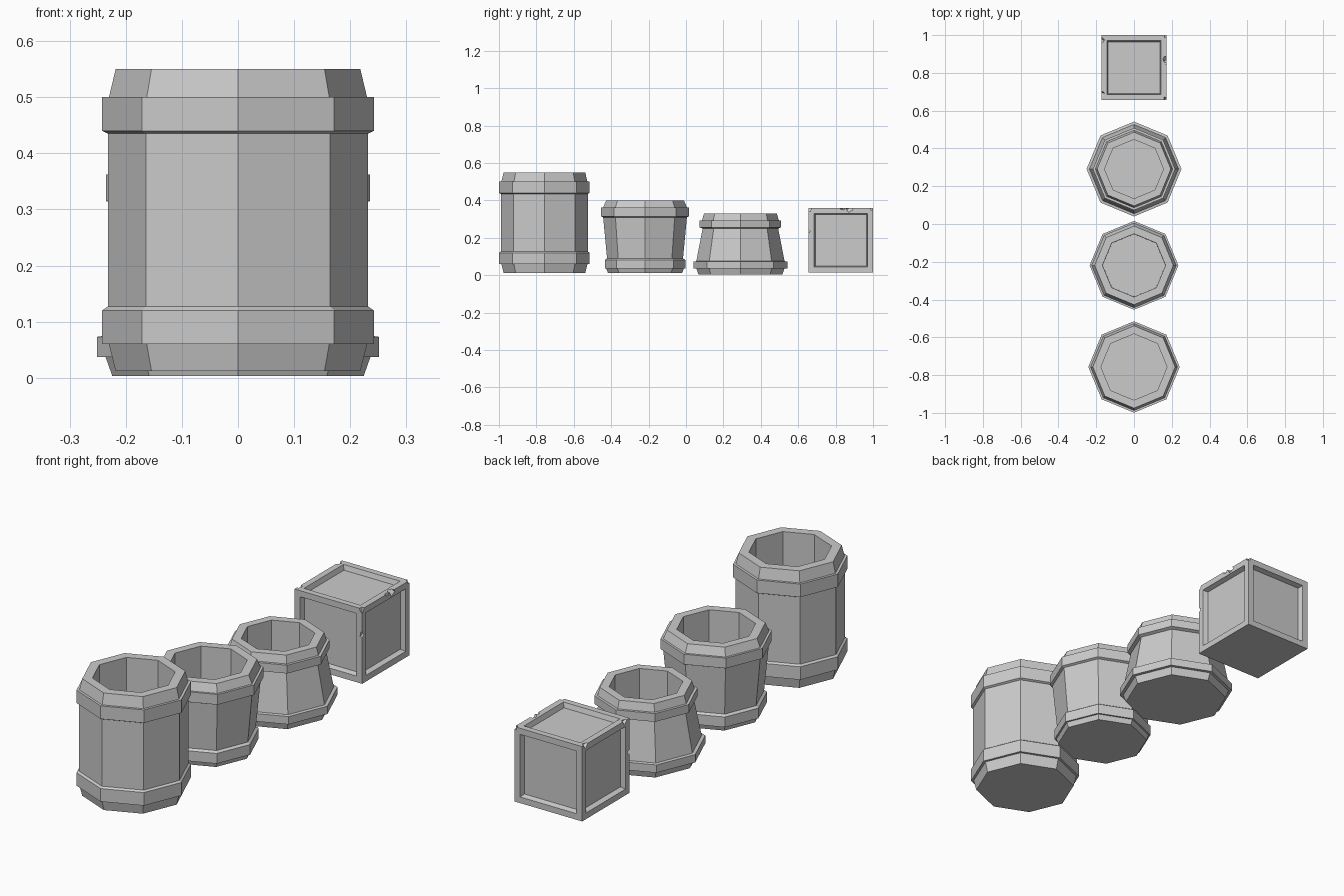
import bpy, bmesh, math
from mathutils import Vector, Matrix, Euler

if "Cube" in bpy.data.objects:
    bpy.data.objects.remove(bpy.data.objects["Cube"])


def finish(name, bm, loc=(0, 0, 0)):
    bmesh.ops.recalc_face_normals(bm, faces=bm.faces)
    me = bpy.data.meshes.new(name)
    bm.to_mesh(me)
    bm.free()
    ob = bpy.data.objects.new(name, me)
    ob.location = loc
    bpy.context.collection.objects.link(ob)
    return ob


def lathe(name, y, profile, sides=8):
    """Octagonal vessel from (radius, z) points, capped at both profile ends."""
    bm = bmesh.new()
    rings = []
    for r, z in profile:
        rings.append([bm.verts.new((r * math.cos(i * math.tau / sides),
                                    r * math.sin(i * math.tau / sides), z))
                      for i in range(sides)])
    for a, b in zip(rings, rings[1:]):
        for i in range(sides):
            j = (i + 1) % sides
            bm.faces.new((a[i], a[j], b[j], b[i]))
    bm.faces.new(rings[0])
    bm.faces.new(rings[-1])
    return finish(name, bm, (0, y, 0))


# Tall straight barrel
lathe("tall_barrel", -0.757, [
    (.218, .012), (.230, .06), (.242, .06), (.242, .12), (.232, .127),
    (.232, .435), (.242, .44), (.242, .50), (.230, .50), (.218, .55),
    (.175, .55), (.175, .06)])

# Tub that widens towards the top
lathe("flared_tub", -0.219, [
    (.198, .012), (.207, .035), (.215, .035), (.215, .082), (.203, .09),
    (.224, .31), (.235, .315), (.235, .362), (.224, .362), (.208, .40),
    (.167, .40), (.165, .06)])

# Tub that narrows towards the top
lathe("tapered_tub", 0.291, [
    (.224, .003), (.236, .037), (.251, .037), (.251, .073), (.236, .075),
    (.202, .25), (.218, .256), (.218, .294), (.205, .294), (.195, .33),
    (.156, .33), (.158, .05)])

# Crate with recessed panels on every side but the bottom
H = 0.172
bm = bmesh.new()
bmesh.ops.create_cube(bm, size=2 * H)
bm.normal_update()
panels = [f for f in bm.faces if f.normal.z > -.5]
bmesh.ops.inset_individual(bm, faces=panels, thickness=.040)
bmesh.ops.inset_individual(bm, faces=panels, thickness=.010, depth=-.022)
crate = finish("crate", bm, (0, 0.828, 0.015 + H))

# Worn nicks along the crate edges: (position in half-sizes, cutter size)
nicks = [((1, .25, 1), .028), ((-1, .85, 1), .022), ((-1, -.8, 1), .022),
         ((1, -1, 1), .026), ((1, 1, 1), .022), ((.25, -.78, 1.08), .022),
         ((1, .05, 1), .016), ((-1, -1, .1), .018), ((1, -1, .3), .018)]
bm = bmesh.new()
for k, (p, s) in enumerate(nicks):
    m = (Matrix.Translation(Vector(p) * H)
         @ Euler((.7 + .2 * k, .6 - .1 * k, .5 + .3 * k)).to_matrix().to_4x4())
    bmesh.ops.create_cube(bm, size=s, matrix=m)
cutter = finish("nick_cutter", bm, crate.location)
cutter.hide_render = True
cutter.hide_set(True)
cutter.display_type = 'WIRE'
mod = crate.modifiers.new("nicks", 'BOOLEAN')
mod.operation = 'DIFFERENCE'
mod.solver = 'EXACT'
mod.use_self = True
mod.object = cutter

# Small pegs of chipped trim left inside the panel rims
